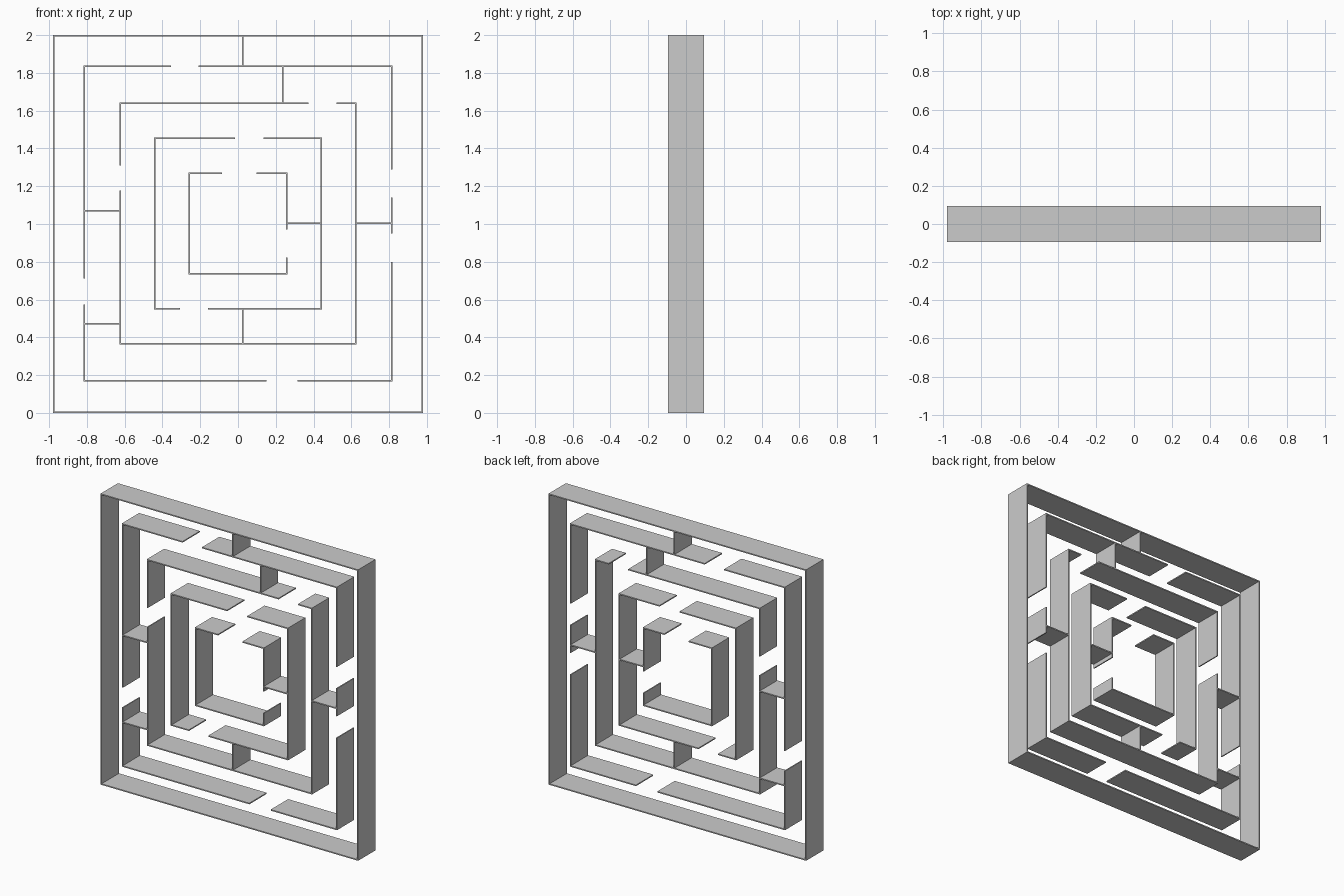
import bpy, bmesh

if "Cube" in bpy.data.objects:
    bpy.data.objects.remove(bpy.data.objects["Cube"])

DEPTH = 0.188   # front to back
T = 0.008       # wall thickness


def add_box(bm, x0, x1, z0, z1):
    m = bmesh.ops.create_cube(bm, size=1)
    for v in m["verts"]:
        v.co.x = x1 if v.co.x > 0 else x0
        v.co.y *= DEPTH
        v.co.z = z1 if v.co.z > 0 else z0


def finish(bm, name):
    mesh = bpy.data.meshes.new(name)
    bm.to_mesh(mesh)
    bm.free()
    bpy.context.collection.objects.link(bpy.data.objects.new(name, mesh))


def spans(a, b, gaps):
    """Split a..b at the gaps."""
    out = []
    for g0, g1 in sorted(gaps):
        out.append((a, g0))
        a = g1
    return out + [(a, b)]


def ring(name, x0, x1, z0, z1, top=(), bottom=(), left=(), right=()):
    """Square wall with openings; sizes are wall centre lines."""
    bm = bmesh.new()
    h = T / 2
    for z, gaps in ((z1, top), (z0, bottom)):
        for a, b in spans(x0 - h, x1 + h, gaps):
            add_box(bm, a, b, z - h, z + h)
    for x, gaps in ((x0, left), (x1, right)):
        for a, b in spans(z0 + h, z1 - h, gaps):
            add_box(bm, x - h, x + h, a, b)
    finish(bm, name)


def strut(name, x0, x1, z0, z1):
    """Dividing wall between two rings."""
    bm = bmesh.new()
    h = T / 2
    if x0 == x1:
        add_box(bm, x0 - h, x0 + h, z0 + h, z1 - h)
    else:
        add_box(bm, x0 + h, x1 - h, z0 - h, z0 + h)
    finish(bm, name)


# Concentric maze walls, outside to inside
ring("outer_frame", -0.975, 0.975, T / 2, 2 - T / 2)
ring("maze_wall_1", -0.814, 0.814, 0.171, 1.834,
     top=[(-0.356, -0.208)], bottom=[(0.152, 0.315)], left=[(0.573, 0.711)],
     right=[(0.80, 0.95), (1.14, 1.289)])
ring("maze_wall_2", -0.624, 0.624, 0.366, 1.639,
     top=[(0.374, 0.522)], left=[(1.178, 1.31)])
ring("maze_wall_3", -0.442, 0.442, 0.552, 1.453,
     top=[(-0.017, 0.136)], bottom=[(-0.308, -0.16)])
ring("maze_wall_4", -0.259, 0.259, 0.737, 1.268,
     top=[(-0.086, 0.099)], right=[(0.822, 0.971)])

# Dividers
strut("divider_top_outer", 0.025, 0.025, 1.834, 2 - T / 2)
strut("divider_top_inner", 0.236, 0.236, 1.639, 1.834)
strut("divider_bottom", 0.025, 0.025, 0.366, 0.552)
strut("divider_left_upper", -0.814, -0.624, 1.07, 1.07)
strut("divider_left_lower", -0.814, -0.624, 0.472, 0.472)
strut("divider_right_outer", 0.624, 0.814, 1.003, 1.003)
strut("divider_right_inner", 0.259, 0.442, 1.003, 1.003)
